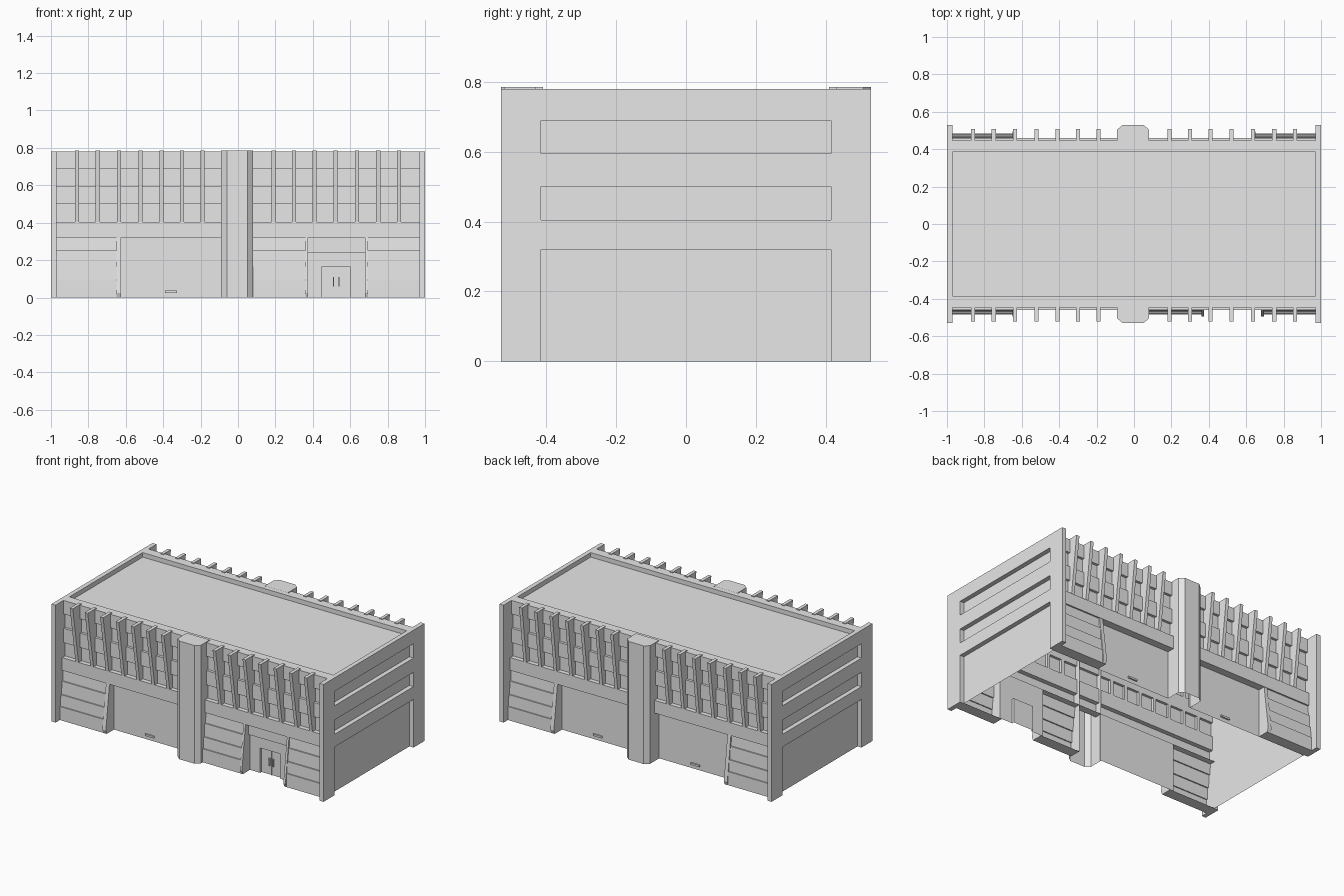
import bpy
import bmesh

cube = bpy.data.objects.get("Cube")
if cube:
    bpy.data.objects.remove(cube, do_unlink=True)

concrete = bpy.data.materials.new("concrete_grey")
concrete.use_nodes = True
GREY = (0.8, 0.8, 0.8, 1)
concrete.diffuse_color = GREY
concrete.node_tree.nodes["Principled BSDF"].inputs["Base Color"].default_value = GREY

HEIGHT = 0.785
RIM = 0.78
INNER = 0.97      # inside of the end walls
EDGE = 0.53       # outer edge of end walls and columns
WALL = 0.41       # recessed ground floor wall
LEDGE = 0.32      # underside of the ledge


def finish(name, bm):
    bmesh.ops.recalc_face_normals(bm, faces=bm.faces)
    mesh = bpy.data.meshes.new(name)
    bm.to_mesh(mesh)
    bm.free()
    mesh.materials.append(concrete)
    obj = bpy.data.objects.new(name, mesh)
    bpy.context.collection.objects.link(obj)
    return obj


def box(name, x, y, z):
    bm = bmesh.new()
    bmesh.ops.create_cube(bm, size=1)
    for v in bm.verts:
        v.co = [(r[0] + r[1]) / 2 + c * (r[1] - r[0]) for r, c in zip((x, y, z), v.co)]
    return finish(name, bm)


def sweep(name, profile, side, x0, x1, closed=False):
    """Sweep a (depth, height) profile along x on the front (-1) or back (1)."""
    bm = bmesh.new()
    rows = [[bm.verts.new((x, side * d, z)) for d, z in profile] for x in (x0, x1)]
    n = len(profile)
    for i in range(n if closed else n - 1):
        j = (i + 1) % n
        bm.faces.new((rows[0][i], rows[0][j], rows[1][j], rows[1][i]))
    if closed:
        for row in rows:
            bm.faces.new(row)
    return finish(name, bm)


def sheet(name, corners):
    bm = bmesh.new()
    bm.faces.new([bm.verts.new(c) for c in corners])
    return finish(name, bm)


# Roof deck, sunk behind the rim
sheet("roof_deck", [(sx * INNER, sy * 0.385, 0.75)
                    for sx, sy in ((-1, -1), (1, -1), (1, 1), (-1, 1))])

# End walls with recessed panels
for sx, label in ((-1, "right"), (1, "left")):
    xs = sorted((sx * INNER, sx))
    for sy in (-1, 1):
        box(label + "_end_pier", xs, sorted((sy * 0.415, sy * EDGE)), (0, RIM))
    for z in ((LEDGE, 0.405), (0.50, 0.595), (0.69, RIM)):
        box(label + "_end_band", xs, (-0.415, 0.415), z)
    sheet(label + "_end_recess", [(sx * INNER, y, z) for y, z in
                                  ((-0.415, 0), (0.415, 0), (0.415, RIM), (-0.415, RIM))])

# Upper storeys: rim, spandrels, recessed windows and ledge
UPPER = [(0.385, 0.75), (0.385, RIM), (0.447, RIM), (0.447, 0.69), (0.43, 0.69),
         (0.43, 0.595), (0.447, 0.595), (0.447, 0.50), (0.43, 0.50), (0.43, 0.405),
         (0.46, 0.405), (0.46, LEDGE), (WALL, LEDGE)]
# Stepped cladding beside the bays
CLADDING = [(0.45, LEDGE), (0.455, 0.25), (0.463, 0.25), (0.467, 0.165), (0.475, 0.165),
            (0.478, 0.09), (0.485, 0.09), (0.485, 0), (WALL, 0)]
BUTTRESS = [(WALL, LEDGE), (0.457, LEDGE), (0.495, 0.025), (0.485, 0), (WALL, 0)]
BAY = [(WALL, LEDGE), (WALL, 0)]
FINS = (0.19, 0.30, 0.41, 0.522, 0.637, 0.75, 0.86)


def column(side):
    outline = [(-0.09, WALL), (-0.09, 0.505), (-0.06, EDGE),
               (0.05, EDGE), (0.08, 0.505), (0.08, WALL)]
    bm = bmesh.new()
    low = [bm.verts.new((x, side * d, 0)) for x, d in outline]
    top = [bm.verts.new((x, side * d, HEIGHT)) for x, d in outline]
    for i in range(len(outline) - 1):
        bm.faces.new((low[i], low[i + 1], top[i + 1], top[i]))
    bm.faces.new(top)
    finish("central_column", bm)


def handle(side, x):
    box("shutter_handle", (x - 0.033, x + 0.033),
        sorted((side * WALL, side * 0.42)), (0.025, 0.037))


for side, label in ((-1, "front"), (1, "back")):
    sweep(label + "_upper_facade", UPPER, side, -INNER, INNER)
    column(side)
    # Tapering vertical fins
    reach = 0.522 if side < 0 else 0.508
    fin = [(0.43, HEIGHT), (reach, HEIGHT), (0.462, 0.405), (0.43, 0.405)]
    for x in FINS:
        for sx in (-1, 1):
            sweep(label + "_fin", fin, side, sx * x - 0.011, sx * x + 0.011, True)

    # Right-hand half, and the matching left-hand half at the back
    for sx in (-1,) if side < 0 else (-1, 1):
        sweep(label + "_cladding", CLADDING, side, sx * INNER, sx * 0.65)
        sweep(label + "_buttress", BUTTRESS, side, sx * 0.65, sx * 0.625, True)
        sweep(label + "_shutter", BAY, side, sx * 0.625, sx * 0.08)
        handle(side, sx * 0.358)

# Front entrance half
sweep("entrance_cladding_inner", CLADDING, -1, 0.08, 0.36)
sweep("entrance_cladding_outer", CLADDING, -1, 0.695, INNER)
for x in (0.36, 0.68):
    sweep("entrance_buttress", BUTTRESS, -1, x, x + 0.015, True)
for x0, x1 in ((0.375, 0.45), (0.60, 0.68)):
    sweep("entrance_wall", BAY, -1, x0, x1)
box("entrance_lintel", (0.375, 0.68), (-0.425, -WALL), (0.24, LEDGE))

# Recessed double door
sweep("entrance_door", [(WALL, LEDGE), (WALL, 0.165), (0.395, 0.165), (0.395, 0)], -1, 0.45, 0.60)
for x in (0.45, 0.60):
    sheet("door_jamb", [(x, -WALL, 0), (x, -0.395, 0), (x, -0.395, 0.165), (x, -WALL, 0.165)])
box("door_meeting_stile", (0.523, 0.527), (-0.399, -0.395), (0, 0.165))
for x in (0.508, 0.536):
    box("door_handle", (x, x + 0.006), (-0.406, -0.395), (0.06, 0.11))
